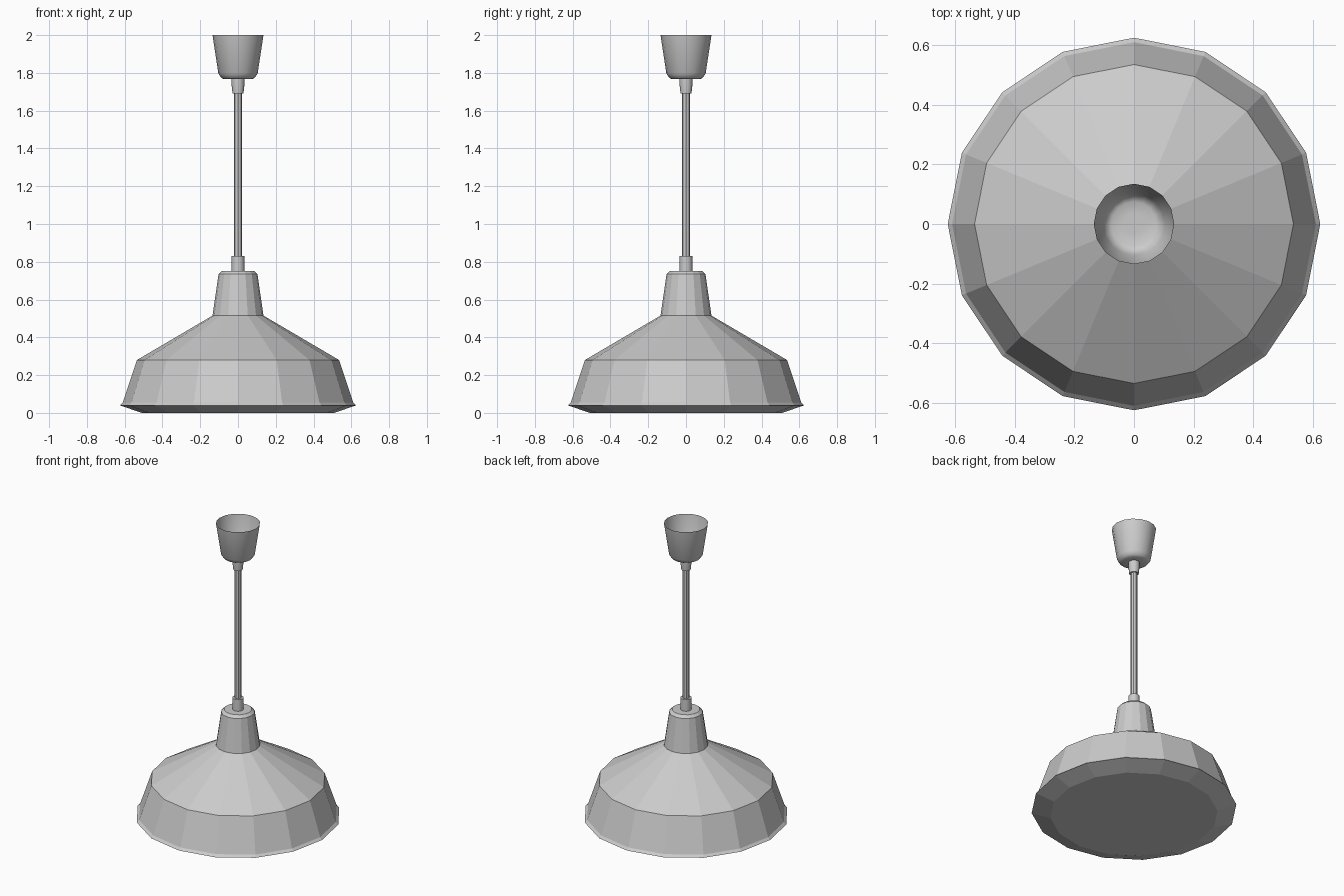
import bpy, bmesh, math

if "Cube" in bpy.data.objects:
    bpy.data.objects.remove(bpy.data.objects["Cube"])


def lathe(name, profile, sides, smooth=None, cap_start=False, cap_end=False):
    """Revolve (radius, z) points around z, listed from bottom to top."""
    bm = bmesh.new()
    rings = []
    for r, z in profile:
        rings.append([bm.verts.new((r * math.cos(2 * math.pi * i / sides),
                                    r * math.sin(2 * math.pi * i / sides), z))
                      for i in range(sides)])
    for a, b in zip(rings, rings[1:]):
        for i in range(sides):
            j = (i + 1) % sides
            bm.faces.new((a[i], a[j], b[j], b[i]))
    if cap_start:
        bm.faces.new(rings[0][::-1])
    if cap_end:
        bm.faces.new(rings[-1])
    mesh = bpy.data.meshes.new(name)
    bm.to_mesh(mesh)
    bm.free()
    obj = bpy.data.objects.new(name, mesh)
    bpy.context.collection.objects.link(obj)
    if smooth:
        bpy.ops.object.select_all(action='DESELECT')
        obj.select_set(True)
        bpy.context.view_layer.objects.active = obj
        bpy.ops.object.shade_smooth_by_angle(angle=math.radians(smooth))
    return obj


SIDES = 16

# Faceted bell shade with a small flared rim
lathe("shade", [(0.625, 0.04), (0.61, 0.055), (0.535, 0.28), (0.135, 0.515)], SIDES)

# Shallow diffuser closing the underside
lathe("diffuser", [(0.50, 0.005), (0.51, 0.005), (0.625, 0.04)], SIDES, cap_start=True)

# Tapered lamp holder with chamfered top
lathe("lamp_holder", [(0.135, 0.515), (0.103, 0.735), (0.085, 0.752)], SIDES,
      cap_end=True)

# Cord and its two grips
lathe("cord", [(0.021, 0.82), (0.021, 1.70)], 8)
lathe("lower_cord_grip", [(0.034, 0.75), (0.034, 0.83)], SIDES, 30, cap_end=True)
lathe("upper_cord_grip", [(0.029, 1.69), (0.034, 1.735), (0.034, 1.772)], SIDES, 30,
      cap_start=True, cap_end=True)

# Ceiling cup, open at the top
lathe("ceiling_cup", [(0.034, 1.767), (0.075, 1.767), (0.09, 1.775), (0.104, 1.797),
                      (0.135, 2.0)], SIDES, 40)

# Stand the lamp exactly on the floor
for obj in bpy.data.objects:
    if obj.name == "diffuser":
        for v in obj.data.vertices:
            if v.co.z < 0.01:
                v.co.z = 0.0
